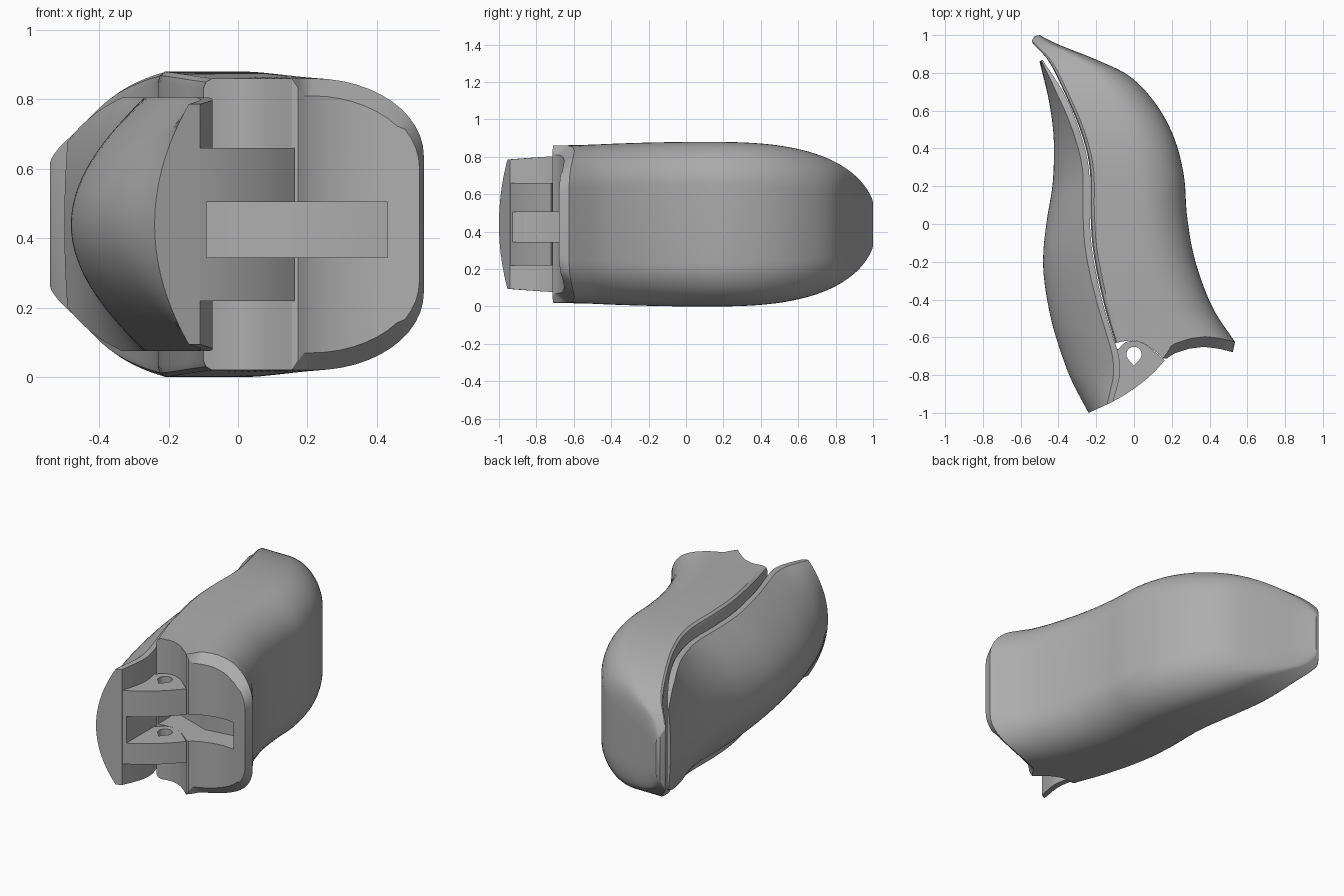
import bpy, bmesh, math
from mathutils import Vector

cube = bpy.data.objects.get("Cube")
if cube:
    bpy.data.objects.remove(cube, do_unlink=True)

MID = 0.44  # mirror plane height

grey = bpy.data.materials.new("plain grey")
grey.use_nodes = True
grey.diffuse_color = (0.42, 0.42, 0.42, 1)
shader = next(n for n in grey.node_tree.nodes if n.type == 'BSDF_PRINCIPLED')
shader.inputs["Base Color"].default_value = grey.diffuse_color


def spline(pts, t):
    """Smooth interpolation through points, t from 0 to 1."""
    p = [Vector(q) for q in pts]
    f = min(max(t, 0), 1) * (len(p) - 1)
    i = min(int(f), len(p) - 2)
    f -= i
    b, c = p[i], p[i + 1]
    a = p[i - 1] if i else 2 * b - c
    d = p[i + 2] if i + 2 < len(p) else 2 * c - b
    return 0.5 * (2 * b + (c - a) * f + (2 * a - 5 * b + 4 * c - d) * f**2
                  + (3 * b - a - 3 * c + d) * f**3)


def half_height(y):
    if y < 0.1:
        return MID - 0.02 * ((y - 0.1) / 0.7) ** 2
    return MID * max(1 - ((y - 0.1) / 0.92) ** 2.8, 0.0) ** 0.4545


def make_object(name, bm):
    bmesh.ops.recalc_face_normals(bm, faces=bm.faces)
    mesh = bpy.data.meshes.new(name)
    bm.to_mesh(mesh)
    bm.free()
    mesh.materials.append(grey)
    ob = bpy.data.objects.new(name, mesh)
    bpy.context.collection.objects.link(ob)
    return ob


def loft(name, rows):
    """Skin rows of upper-half points, mirrored about the middle, capped in strips."""
    bm = bmesh.new()
    rings = []
    for row in rows:
        top = [bm.verts.new((x, y, MID + z)) for x, y, z in row]
        low = [bm.verts.new((x, y, MID - z)) for x, y, z in reversed(row)]
        rings.append(top + low)
    m = len(rings[0])
    for a, b in zip(rings, rings[1:]):
        for k in range(m):
            j = (k + 1) % m
            bm.faces.new((a[k], a[j], b[j], b[k]))
    for r in (rings[0], rings[-1]):
        for k in range(m // 2 - 1):
            bm.faces.new((r[k], r[k + 1], r[m - 2 - k], r[m - 1 - k]))
    bmesh.ops.remove_doubles(bm, verts=bm.verts, dist=0.0001)
    return make_object(name, bm)


def prism(name, outline, z0, z1):
    bm = bmesh.new()
    face = bm.faces.new([bm.verts.new((x, y, z0)) for x, y in outline])
    ext = bmesh.ops.extrude_face_region(bm, geom=[face])
    verts = [v for v in ext["geom"] if isinstance(v, bmesh.types.BMVert)]
    bmesh.ops.translate(bm, verts=verts, vec=(0, 0, z1 - z0))
    return make_object(name, bm)


def activate(ob):
    bpy.ops.object.select_all(action='DESELECT')
    ob.select_set(True)
    bpy.context.view_layer.objects.active = ob


def cut(ob, cutter):
    mod = ob.modifiers.new("cut", 'BOOLEAN')
    mod.operation = 'DIFFERENCE'
    mod.solver = 'EXACT'
    mod.object = cutter
    activate(ob)
    bpy.ops.object.modifier_apply(modifier=mod.name)


# Main body: plan edges, and the front edge with its hinge socket
body_left = [(-.1, -.63), (-.165, -.4), (-.215, -.15), (-.23, .05), (-.235, .3),
             (-.285, .5), (-.37, .7), (-.45, .86), (-.53, .95), (-.54, .97), (-.525, .995)]
body_right = [(.535, -.63), (.41, -.43), (.32, -.18), (.28, .05), (.265, .25),
              (.215, .45), (.12, .63), (-.02, .78), (-.2, .87), (-.4, .95), (-.5, 1.0)]
front_edge = [(-.1, -.63), (-.05, -.62), (0, -.615), (.06, -.635), (.12, -.68),
              (.165, -.72), (.22, -.685), (.3, -.66), (.38, -.65), (.46, -.66), (.54, -.68)]


def front_y(x):
    for (x0, y0), (x1, y1) in zip(front_edge, front_edge[1:]):
        if x <= x1:
            return y0 + (y1 - y0) * (x - x0) / (x1 - x0)
    return front_edge[-1][1]


# Section as (across, height factor): flat top, rounded right shoulder
section = [(0, .93), (.012, .975)] + [(.04 + .46 * i / 14, 1) for i in range(15)]
for i in range(1, 13):
    a = math.pi / 2 * i / 12
    section.append((.5 + .5 * math.sin(a), .47 + .53 * math.cos(a)))

rows = [[], []]
for u, k in section:
    x = spline(body_left, 0).lerp(spline(body_right, 0), u).x
    bev = 0.05 * min(max((x - 0.165) / 0.02, 0), 1)
    z = half_height(-.6) * k
    rows[0].append((x - bev * 0.25 * u, front_y(x), z - bev * (1 if u < .9 else .7)))
    rows[1].append((x, front_y(x) + bev + 0.004, z))
for i in range(1, 45):
    t = 0.04 + 0.96 * i / 44
    l, r = spline(body_left, t), spline(body_right, t)
    row = []
    for u, k in section:
        p = l.lerp(r, u)
        row.append((p.x, p.y, half_height(p.y) * k))
    rows.append(row)
body = loft("main_body", rows)

# Lever: crescent blade lying along the body
lever_inner = [(-.11, -.94), (-.075, -.8), (-.08, -.7), (-.11, -.6), (-.17, -.4),
               (-.22, -.15), (-.235, .05), (-.24, .3), (-.29, .5), (-.37, .69), (-.485, .87)]
lever_outer = [(-.24, -1), (-.33, -.83), (-.39, -.67), (-.44, -.5), (-.475, -.3),
               (-.48, -.15), (-.46, .03), (-.43, .22), (-.425, .45), (-.45, .65), (-.5, .86)]
rows = []
for i in range(45):
    a, b = spline(lever_inner, i / 44), spline(lever_outer, i / 44)
    h = min(.365, half_height(a.y) - .05)
    ledge = min(.035 / (b - a).length, .4)
    row = [(a.x, a.y, h)]
    for j in range(15):
        s = 1 - j / 14
        p = a.lerp(b, ledge + (1 - ledge) * (1 - s * s))
        row.append((p.x, p.y, h * s))
    rows.append(row)
lever = loft("lever", rows)

# Hinge knuckle joining the lever to the socket
knuckle_curve = [(-.08, -.66), (-.05, -.63), (0, -.618), (.06, -.638), (.12, -.685), (.163, -.722)]
knuckle_front = [(.163, -.722), (.1, -.79), (.03, -.85), (-.05, -.905), (-.11, -.938)]
outline = [spline(knuckle_curve, i / 16).to_tuple() for i in range(17)]
outline += [spline(knuckle_front, i / 12).to_tuple() for i in range(1, 13)]
outline += [(-.2, -.85), (-.2, -.7)]
knuckle = prism("hinge_knuckle", outline, .22, .66)

# Teardrop pin hole and the spring slot
drop = [(.04 * math.cos(a), -.69 + .04 * math.sin(a))
        for a in [math.radians(-40 + 260 * i / 20) for i in range(21)]] + [(0, -.75)]
pin_hole = prism("pin_hole_cutter", drop, .1, .8)
slot = prism("slot_cutter", [(-.09, -1.2), (.43, -1.2), (.43, -.5), (.16, -.54), (-.09, -.45)],
             .345, .505)
cut(knuckle, pin_hole)
for part in (knuckle, lever, body):
    cut(part, slot)
for cutter in (pin_hole, slot):
    bpy.data.objects.remove(cutter, do_unlink=True)

for part in (body, lever, knuckle):
    activate(part)
    bpy.ops.object.shade_smooth_by_angle(angle=math.radians(32))
